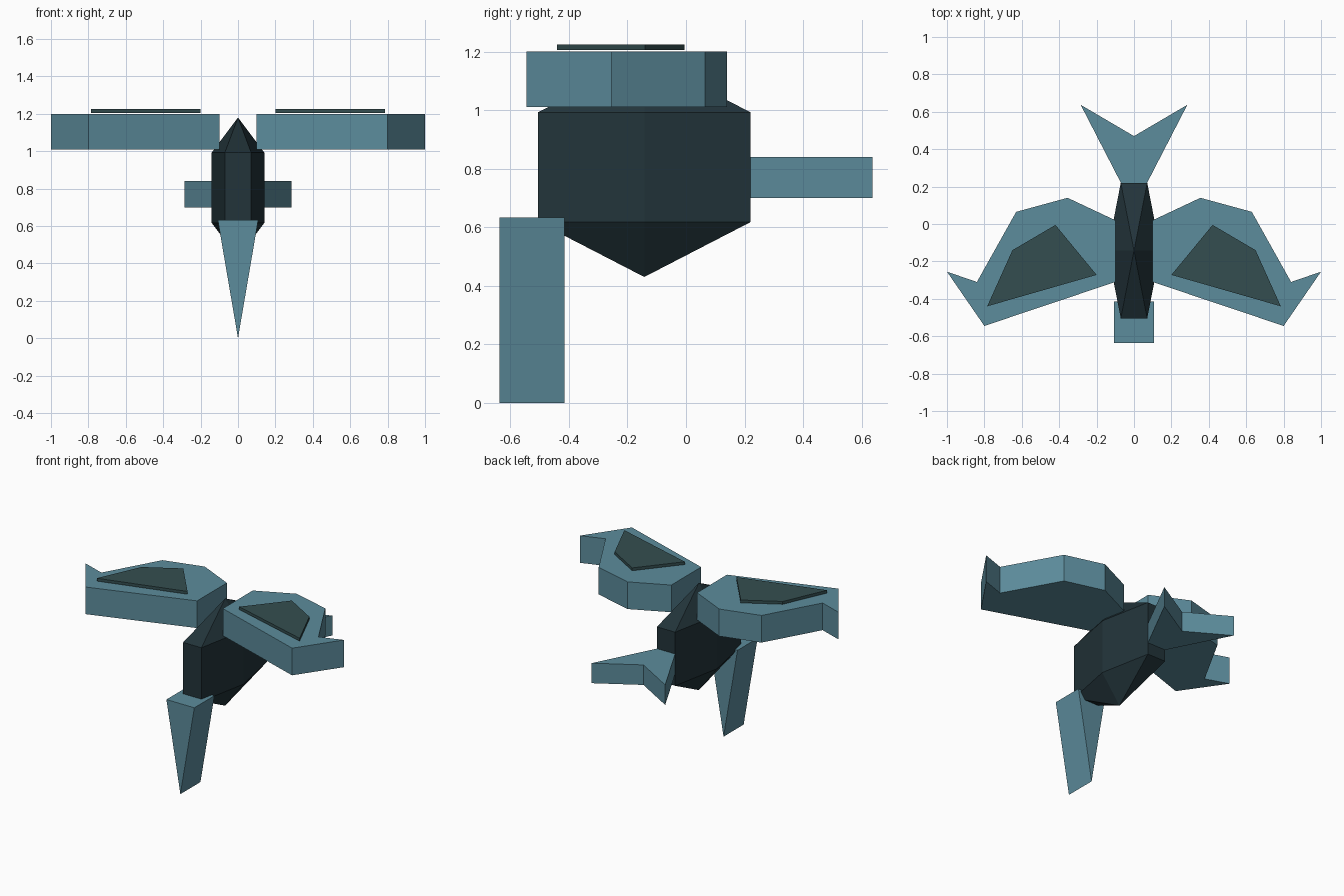
import bpy, bmesh
from math import sin, cos, pi

if "Cube" in bpy.data.objects:
    bpy.data.objects.remove(bpy.data.objects["Cube"])


def material(name, rgb):
    m = bpy.data.materials.new(name)
    m.diffuse_color = (*rgb, 1)
    m.use_nodes = True
    m.node_tree.nodes["Principled BSDF"].inputs["Base Color"].default_value = m.diffuse_color
    return m


TEAL = material("teal", (0.107, 0.262, 0.332))
SLATE = material("dark_slate", (0.034, 0.076, 0.080))
DARK = material("dark_body", (0.016, 0.034, 0.042))


def finish(name, bm, mat):
    bmesh.ops.recalc_face_normals(bm, faces=bm.faces)
    me = bpy.data.meshes.new(name)
    bm.to_mesh(me)
    bm.free()
    me.materials.append(mat)
    ob = bpy.data.objects.new(name, me)
    bpy.context.collection.objects.link(ob)


def prism(name, outline, lo, hi, mat, axis="z", side=1):
    """Extrude a 2D outline between lo and hi along z (xy outline) or y (xz outline)."""
    bm = bmesh.new()
    if axis == "z":
        pts, move = [(side * a, b, lo) for a, b in outline], (0, 0, hi - lo)
    else:
        pts, move = [(side * a, lo, b) for a, b in outline], (0, hi - lo, 0)
    face = bm.faces.new([bm.verts.new(p) for p in pts])
    ext = bmesh.ops.extrude_face_region(bm, geom=[face], use_keep_orig=True)
    new = [v for v in ext["geom"] if isinstance(v, bmesh.types.BMVert)]
    bmesh.ops.translate(bm, verts=new, vec=move)
    finish(name, bm, mat)


# Body: six-sided, three-ring stretched sphere
bm = bmesh.new()
cy, cz, rx, ry, rz = -0.1425, 0.805, 0.163, 0.484, 0.375
rings = []
for lat in (-pi / 6, pi / 6):
    rings.append([bm.verts.new((rx * cos(lat) * cos(k * pi / 3),
                                cy + ry * cos(lat) * sin(k * pi / 3),
                                cz + rz * sin(lat))) for k in range(6)])
bottom = bm.verts.new((0, cy, cz - rz))
top = bm.verts.new((0, cy, cz + rz))
low, high = rings
for k in range(6):
    n = (k + 1) % 6
    bm.faces.new((low[k], low[n], high[n], high[k]))
    bm.faces.new((low[n], low[k], bottom))
    bm.faces.new((high[k], high[n], top))
finish("body", bm, DARK)

# Wings and their raised dark panels, mirrored left and right
WING = [(0.10, 0.02), (0.355, 0.14), (0.63, 0.065), (0.84, -0.31),
        (1.0, -0.255), (0.80, -0.545), (0.10, -0.31)]
PANEL = [(0.42, -0.005), (0.65, -0.14), (0.785, -0.44), (0.20, -0.272)]
for label, side in (("right", 1), ("left", -1)):
    prism(f"wing_{label}", WING, 1.01, 1.20, TEAL, side=side)
    prism(f"wing_panel_{label}", PANEL, 1.205, 1.225, SLATE, side=side)

# Forked tail
prism("tail", [(-0.07, 0.22), (0.07, 0.22), (0.285, 0.637), (0, 0.47), (-0.285, 0.637)],
      0.70, 0.84, TEAL)

# Downward-pointing beak
prism("beak", [(-0.108, 0.633), (0.108, 0.633), (0, 0)], -0.637, -0.415, TEAL, axis="y")
